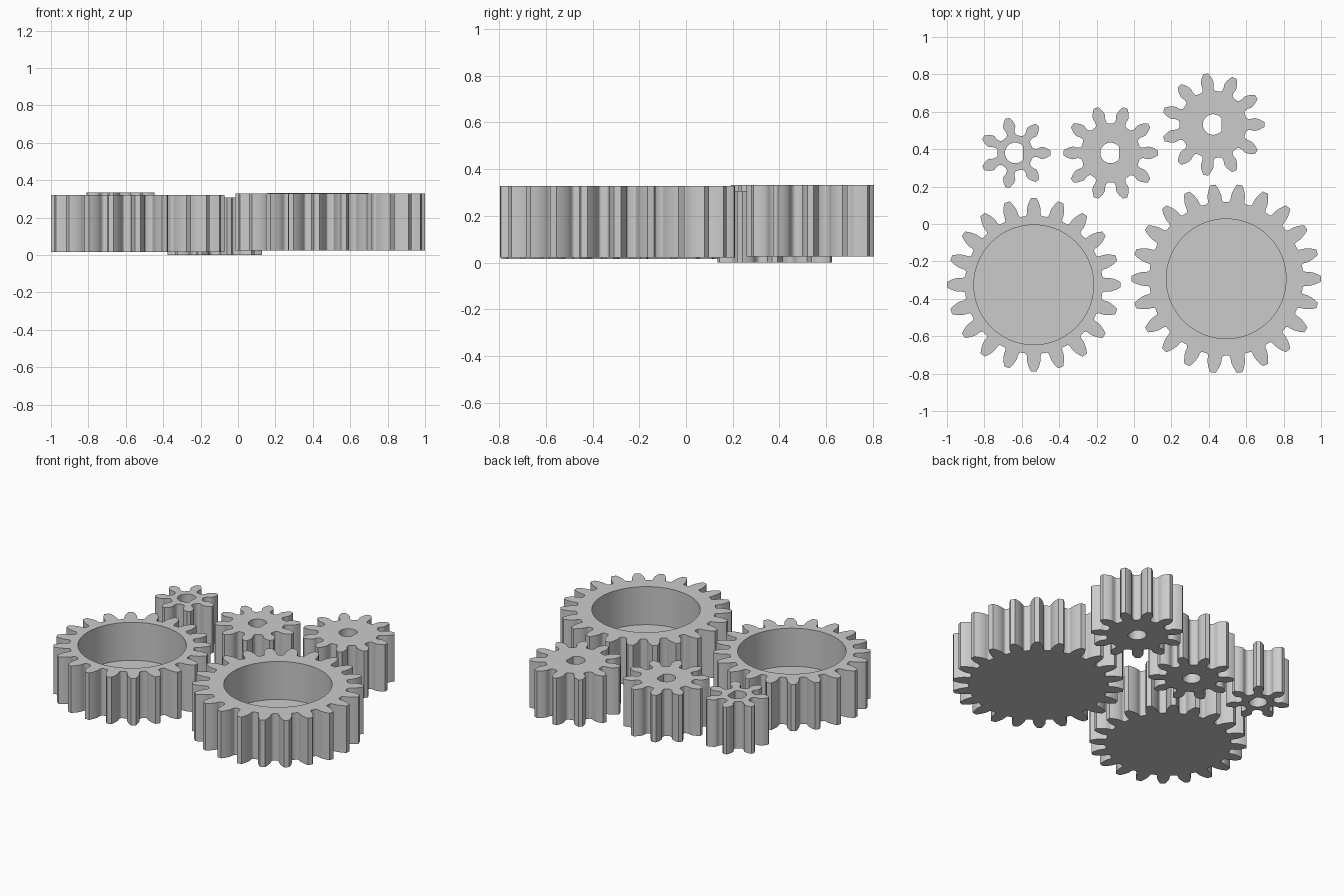
import bpy, bmesh, math
from math import pi, cos, sin, tan, sqrt, radians

default = bpy.data.objects.get("Cube")
if default:
    bpy.data.objects.remove(default, do_unlink=True)

MODULE = 0.0422
PRESSURE = radians(20)
THICK = 0.306
FLOOR = 0.058

grey = bpy.data.materials.new("light_grey")
grey.use_nodes = True
colour = (0.6, 0.6, 0.6, 1)
grey.diffuse_color = colour
grey.node_tree.nodes["Principled BSDF"].inputs["Base Color"].default_value = colour


def gear_profile(teeth, steps=14):
    """Involute gear outline with undercut roots, first tooth along +x."""
    pitch = MODULE * teeth / 2
    base = pitch * cos(PRESSURE)
    root = pitch - 1.25 * MODULE
    tip = pitch + MODULE
    w = (pi / 4 - 1.25 * tan(PRESSURE)) * MODULE

    def gap(r):
        # half angle of the space between teeth at radius r
        y = sqrt(max(r * r - root * root, 0))
        g = math.atan2(y, root) - (y - w) / pitch
        if r > base:
            a = math.acos(base / r)
            g = max(g, pi / 2 / teeth + tan(a) - a - tan(PRESSURE) + PRESSURE)
        return g

    radii = [root + (tip - root) * (i / steps) ** 1.6 for i in range(steps + 1)]
    flank = [(r, pi / teeth - gap(r)) for r in radii]
    tooth = [(r, -a) for r, a in flank] + [(r, a) for r, a in reversed(flank)]
    points = []
    for k in range(teeth):
        turn = 2 * pi * k / teeth
        points += [(r * cos(a + turn), r * sin(a + turn)) for r, a in tooth]
    return points


def circle_profile(radius, flat=None, count=96):
    """Circle, optionally cut off by a flat on its +x side."""
    start = math.acos(flat / radius) if flat else 0
    span = 2 * pi - 2 * start
    n = count if flat else count - 1
    angles = [start + span * i / (n if flat else count) for i in range(n + 1)]
    return [(radius * cos(a), radius * sin(a)) for a in angles]


def prism(name, outline, location, height):
    bm = bmesh.new()
    face = bm.faces.new([bm.verts.new((x, y, 0)) for x, y in outline])
    top = bmesh.ops.extrude_face_region(bm, geom=[face])["geom"]
    verts = [v for v in top if isinstance(v, bmesh.types.BMVert)]
    bmesh.ops.translate(bm, verts=verts, vec=(0, 0, height))
    bmesh.ops.recalc_face_normals(bm, faces=bm.faces)
    mesh = bpy.data.meshes.new(name)
    bm.to_mesh(mesh)
    bm.free()
    mesh.materials.append(grey)
    obj = bpy.data.objects.new(name, mesh)
    obj.location = location
    bpy.context.collection.objects.link(obj)
    return obj


def make_gear(name, teeth, x, y, z, bore, flat=None, floor=None):
    gear = prism(name, gear_profile(teeth), (x, y, z), THICK)
    # recess or through hole
    bottom = z + floor if floor else z - 0.1
    cutter = prism(name + "_cutter", circle_profile(bore, flat), (x, y, bottom), THICK + 0.2)
    cutter.hide_render = True
    mod = gear.modifiers.new("bore", "BOOLEAN")
    mod.operation = "DIFFERENCE"
    mod.solver = "EXACT"
    mod.object = cutter
    bpy.ops.object.select_all(action="DESELECT")
    bpy.context.view_layer.objects.active = gear
    gear.select_set(True)
    bpy.ops.object.modifier_apply(modifier=mod.name)
    bpy.data.objects.remove(cutter, do_unlink=True)
    bpy.ops.object.shade_smooth_by_angle(angle=radians(30))


# Two large cup gears
make_gear("large_gear_right", 20, -0.536, -0.325, 0.015, 0.32, floor=FLOOR)
make_gear("large_gear_left", 22, 0.493, -0.293, 0.023, 0.32, floor=FLOOR)

# Three pinions with D-shaped shaft holes
make_gear("small_pinion", 7, -0.635, 0.38, 0.027, 0.055, flat=0.042)
make_gear("medium_pinion", 10, -0.125, 0.38, 0.0, 0.055, flat=0.044)
make_gear("big_pinion", 11, 0.423, 0.532, 0.026, 0.055, flat=0.044)
